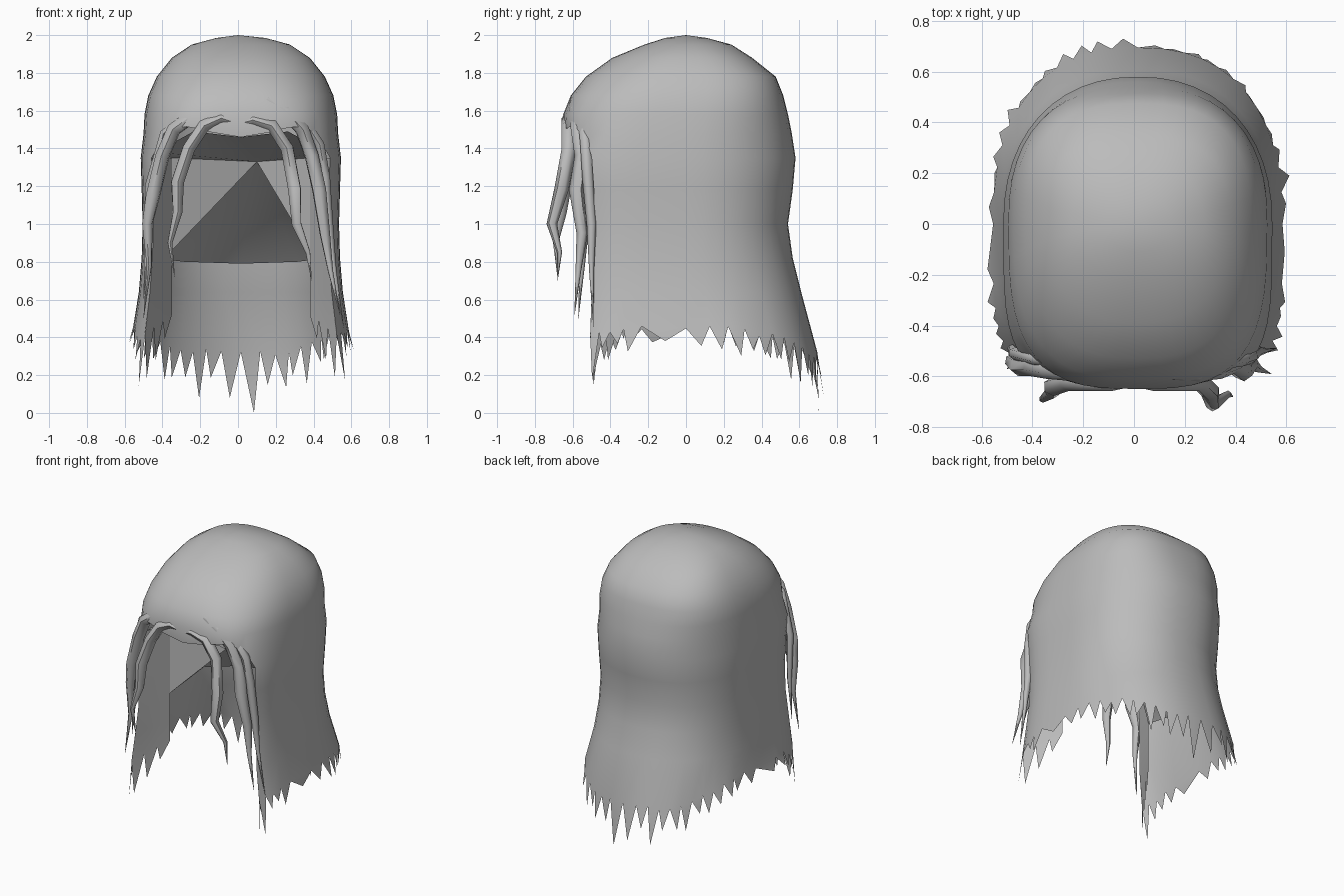
import bpy, bmesh, math, random
from mathutils import Vector

cube = bpy.data.objects.get("Cube")
if cube:
    bpy.data.objects.remove(cube, do_unlink=True)
random.seed(4)

# Single grey hair colour
grey = bpy.data.materials.new("hair_grey")
grey.use_nodes = True
COL = (0.5, 0.5, 0.5, 1)
grey.diffuse_color = COL
grey.node_tree.nodes["Principled BSDF"].inputs["Base Color"].default_value = COL


def smooth(ob, angle):
    bpy.ops.object.select_all(action='DESELECT')
    ob.select_set(True)
    bpy.context.view_layer.objects.active = ob
    bpy.ops.object.shade_smooth_by_angle(angle=math.radians(angle))


def finish(bm, name, angle=50):
    bmesh.ops.recalc_face_normals(bm, faces=bm.faces)
    me = bpy.data.meshes.new(name)
    bm.to_mesh(me)
    bm.free()
    me.materials.append(grey)
    ob = bpy.data.objects.new(name, me)
    bpy.context.collection.objects.link(ob)
    smooth(ob, angle)


# Height, half width, back depth, front depth, front and back squareness
ROWS = [
    (1.985, .13, .11, .11, .95, .9), (1.95, .26, .24, .22, .9, .85),
    (1.88, .365, .35, .39, .85, .78), (1.78, .445, .475, .53, .8, .75),
    (1.68, .49, .515, .61, .72, .78), (1.58, .51, .54, .65, .65, .82),
    (1.48, .515, .56, .645, .6, .88), (1.35, .53, .58, .64, .5, .9),
    (1.18, .525, .565, .625, .5, .9), (1.0, .52, .54, .62, .5, .9),
    (.82, .525, .565, .62, .5, .9), (.64, .54, .61, .64, .5, .88),
    (.42, .57, .695, .65, .5, .84),
]
HAIRLINE, N, EDGE, CX = 6, 48, 17, .015
last = len(ROWS) - 1


def ring_point(a, row):
    """Point on a row; angle 0 is the back, pi the front."""
    z, hx, yb, yf, front, back = row
    s, c = math.sin(a), math.cos(a)
    p = back if c >= 0 else front
    x = math.copysign(abs(s) ** p * hx, s)
    y = abs(c) ** p * (yb if c >= 0 else -yf)
    return Vector((x + CX, y, z))


def column_angle(i):
    return 2 * math.pi * i / N


# Outer shell: closed dome on top, open at the front below the hairline
bm = bmesh.new()
pole = bm.verts.new((0, 0, 2))
grid = {}
for r, row in enumerate(ROWS):
    for i in range(-N // 2, N // 2):
        if r > HAIRLINE and abs(i) > EDGE:
            continue
        a = column_angle(i)
        co = ring_point(a, row)
        d = math.pi - abs(a)
        if r == HAIRLINE and abs(i) > EDGE:
            # Small central peak, falling away at the temples
            co.z = 1.46 + .06 * math.sin(d * 3.3) - .1 * (d / .96) ** 4
        if r == last:
            co.z = .46 - .15 * max(0, math.cos(a)) ** 2 - .05 * (abs(i) > 14)
            co.z += random.uniform(-.02, .02)
        grid[r, i] = bm.verts.new(co)
for i in range(-N // 2, N // 2):
    j = i + 1 if i + 1 < N // 2 else -N // 2
    bm.faces.new((pole, grid[0, i], grid[0, j]))
    for r in range(last):
        keys = [(r, i), (r + 1, i), (r + 1, j), (r, j)]
        if all(k in grid for k in keys):
            bm.faces.new([grid[k] for k in keys])
for s in (-1, 1):
    bm.faces.new((grid[HAIRLINE, s * EDGE], grid[HAIRLINE + 1, s * EDGE],
                  grid[HAIRLINE, s * (EDGE + 1)]))

# Ragged hem: one pointed tooth below each column
for i in range(-EDGE, EDGE):
    a = column_angle(i + .5)
    v0, v1 = grid[last, i], grid[last, i + 1]
    back = max(0, math.cos(a)) ** 2
    depth = (.1 + .11 * back) * random.uniform(.7, 1.3)
    if i in (-EDGE, EDGE - 1):
        depth = .25
    mid = v0.co.lerp(v1.co, random.uniform(.25, .75))
    out = Vector((mid.x, mid.y, 0)).normalized() * random.uniform(.0, .04)
    z = 0 if i == 0 else max(.03, mid.z - depth)
    bm.faces.new((v0, bm.verts.new((mid.x + out.x, mid.y + out.y, z)), v1))
finish(bm, "hair_shell")

# Inward folded flaps behind both front edges, ending in ragged points
for side, name in ((-1, "right_front_flap"), (1, "left_front_flap")):
    bm = bmesh.new()
    strip = []
    for r in range(HAIRLINE + 1, len(ROWS)):
        outer = ring_point(column_angle(side * EDGE), ROWS[r])
        inner = Vector((side * .365 + CX, -.27, max(outer.z, .52)))
        strip.append([bm.verts.new(outer.lerp(inner, t)) for t in (0, .33, .67, 1)])
    for top, low in zip(strip, strip[1:]):
        for k in range(3):
            bm.faces.new((top[k], low[k], low[k + 1], top[k + 1]))
    for k, drop in enumerate((.24, .18, .1)):
        u, v = strip[-1][k], strip[-1][k + 1]
        tip = u.co.lerp(v.co, .2) - Vector((0, 0, drop))
        bm.faces.new((u, bm.verts.new(tip), v))
    finish(bm, name, 30)

# Inner lining: a faceted cap fanning out from one high point
bm = bmesh.new()
half = [(0, -.62, 1.46), (.25, -.6, 1.49), (.45, -.5, 1.38), (.365, -.27, 1.35),
        (.365, -.27, .86), (.46, .25, .82), (.3, .44, .8), (0, .54, .79)]
loop = half + [(-x, y, z) for x, y, z in half[-2:0:-1]]
apex = bm.verts.new((.1, 0, 1.33))
verts = [bm.verts.new((x + CX, y, z)) for x, y, z in loop]
for k, v in enumerate(verts):
    bm.faces.new((apex, v, verts[(k + 1) % len(verts)]))
finish(bm, "inner_lining", 40)


# Loose front locks: tapered tubes growing out of the fringe
def lock(name, pts, radius=.036):
    cu = bpy.data.curves.new(name, 'CURVE')
    cu.dimensions = '3D'
    cu.bevel_depth = radius
    cu.bevel_resolution = 1
    sp = cu.splines.new('POLY')
    sp.points.add(len(pts) - 1)
    for k, (p, co) in enumerate(zip(sp.points, pts)):
        t = k / (len(pts) - 1)
        p.co = (*co, 1)
        p.radius = .6 if k == 0 else max(.02, min(1, 2.6 * (1 - t)))
    cu.materials.append(grey)
    ob = bpy.data.objects.new(name, cu)
    bpy.context.collection.objects.link(ob)
    bpy.ops.object.select_all(action='DESELECT')
    ob.select_set(True)
    bpy.context.view_layer.objects.active = ob
    bpy.ops.object.convert(target='MESH')
    smooth(bpy.context.view_layer.objects.active, 60)


lock("right_inner_lock", [
    (.03, -.61, 1.52), (-.09, -.62, 1.56), (-.18, -.62, 1.52), (-.26, -.62, 1.4),
    (-.32, -.64, 1.22), (-.32, -.66, 1.06), (-.36, -.69, .9), (-.335, -.68, .72)],
    .038)
lock("left_inner_lock", [
    (-.03, -.61, 1.52), (.08, -.62, 1.55), (.18, -.62, 1.52), (.26, -.62, 1.4),
    (.3, -.66, 1.18), (.31, -.71, 1.0), (.37, -.67, .85), (.39, -.68, .7)], .038)
lock("right_outer_lock", [
    (-.13, -.6, 1.62), (-.23, -.58, 1.58), (-.34, -.57, 1.5), (-.4, -.56, 1.36),
    (-.45, -.56, 1.15), (-.48, -.54, 1.0), (-.47, -.55, .78), (-.5, -.57, .5)], .04)
lock("left_outer_lock", [
    (.15, -.59, 1.66), (.25, -.58, 1.6), (.34, -.57, 1.5), (.39, -.55, 1.36),
    (.43, -.58, 1.18), (.46, -.55, .95), (.49, -.57, .75), (.54, -.59, .52)], .04)
lock("left_side_lock", [
    (.22, -.55, 1.6), (.36, -.54, 1.53), (.43, -.53, 1.42), (.46, -.52, 1.25),
    (.48, -.5, 1.0), (.51, -.5, .75), (.56, -.49, .45)], .03)
lock("right_side_lock", [
    (-.25, -.55, 1.6), (-.39, -.53, 1.48), (-.47, -.51, 1.2), (-.48, -.49, .9),
    (-.5, -.49, .6)], .025)
